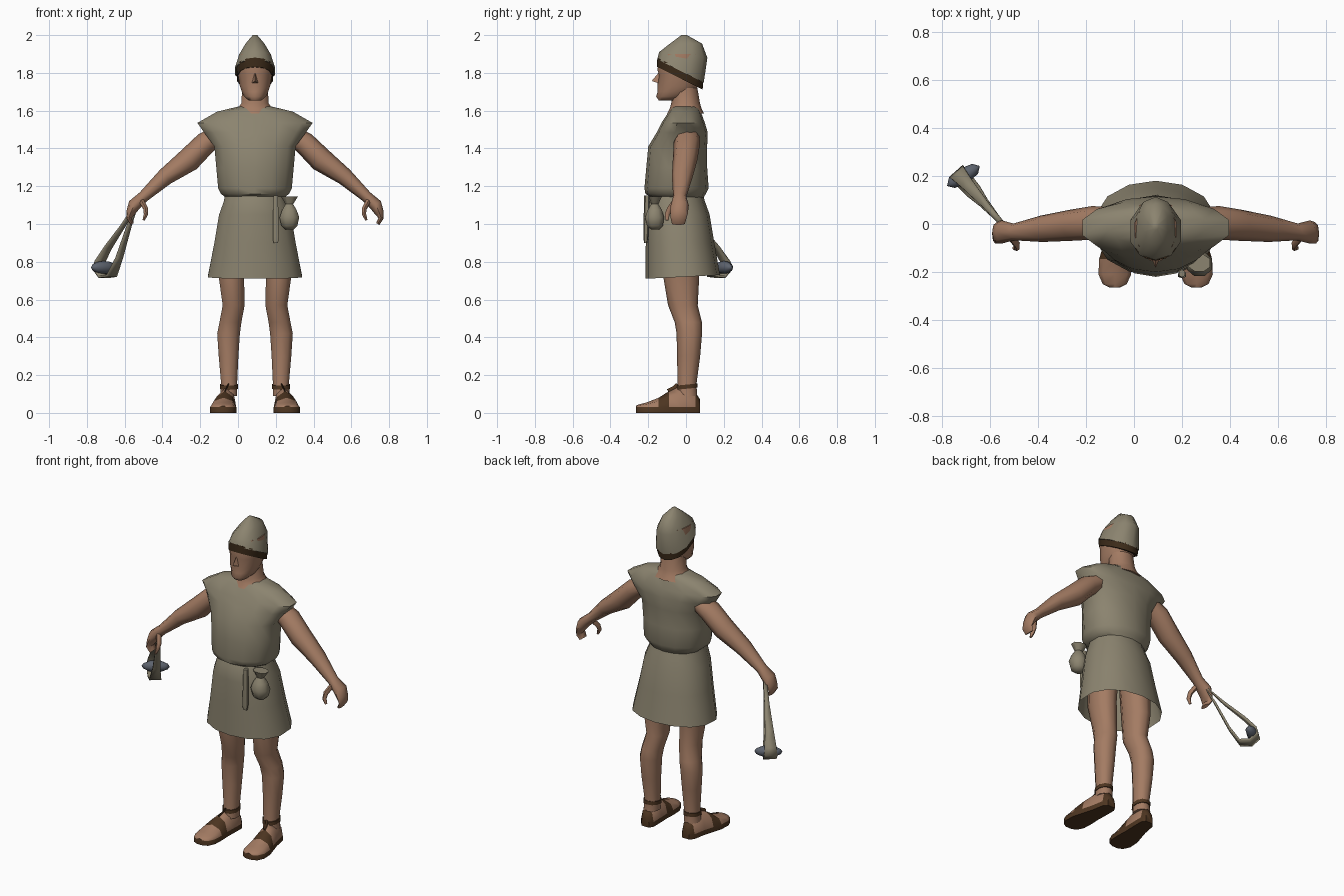
import bpy, bmesh, math
from mathutils import Vector

cube = bpy.data.objects.get("Cube")
if cube:
    bpy.data.objects.remove(cube)

MID = 0.09  # the body's own mirror plane


def material(name, rgb):
    m = bpy.data.materials.new(name)
    m.use_nodes = True
    m.diffuse_color = (*rgb, 1)
    bsdf = m.node_tree.nodes["Principled BSDF"]
    bsdf.inputs["Base Color"].default_value = (*rgb, 1)
    bsdf.inputs["Roughness"].default_value = 0.9
    return m


CLOTH = material("drab_cloth", (0.26, 0.23, 0.16))
SKIN = material("skin", (0.37, 0.20, 0.125))
LEATHER = material("brown_leather", (0.075, 0.036, 0.015))
HAIR = material("dark_hair", (0.045, 0.024, 0.01))
STONE = material("grey_stone", (0.11, 0.125, 0.155))


def finish(name, bm, *mats, angle=50):
    bmesh.ops.recalc_face_normals(bm, faces=bm.faces)
    me = bpy.data.meshes.new(name)
    bm.to_mesh(me)
    bm.free()
    for m in mats:
        me.materials.append(m)
    ob = bpy.data.objects.new(name, me)
    bpy.context.collection.objects.link(ob)
    bpy.ops.object.select_all(action='DESELECT')
    ob.select_set(True)
    bpy.context.view_layer.objects.active = ob
    bpy.ops.object.shade_smooth_by_angle(angle=math.radians(angle))
    return ob


def loft(rings, start=True, end=True):
    """Skin a list of equal point rings, with optional end caps."""
    bm = bmesh.new()
    loops = [[bm.verts.new(p) for p in r] for r in rings]
    n = len(loops[0])
    for a, b in zip(loops, loops[1:]):
        for i in range(n):
            j = (i + 1) % n
            bm.faces.new((a[i], a[j], b[j], b[i]))
    if start:
        bm.faces.new(loops[0])
    if end:
        bm.faces.new(loops[-1])
    return bm


def level(z, cx, hw, front, back, n=10, tilt=0.0):
    """Rounded horizontal section with flat sides and a pointed front."""
    mid, half = (front + back) / 2, (back - front) / 2
    pts = []
    for i in range(n):
        a = (i + 0.5) * math.tau / n
        s = math.sin(a)
        y = math.copysign(abs(s) ** 0.85, s) * half
        pts.append((cx + hw * math.cos(a) / math.cos(math.pi / n), mid + y, z + tilt * y))
    return pts


def stack(name, rows, mat, cx=MID, n=10, start=True, end=True, angle=50):
    rings = [level(r[0], cx, *r[1:4], n, r[4] if len(r) > 4 else 0) for r in rows]
    return finish(name, loft(rings, start, end), mat, angle=angle)


def limb(name, path, side, mat, n=8):
    """Tube through (offset, y, z, radius, y radius) stations."""
    pts = [Vector((MID + side * p[0], p[1], p[2])) for p in path]
    rings = []
    for i, p in enumerate(pts):
        t = (pts[min(i + 1, len(pts) - 1)] - pts[max(i - 1, 0)]).normalized()
        u = Vector((0, 1, 0))
        u = (u - t * u.dot(t)).normalized()
        v = t.cross(u)
        r, ry = path[i][3:]
        rings.append([p + u * ry * math.cos(a) + v * r * math.sin(a)
                      for a in (k * math.tau / n for k in range(n))])
    return finish(name, loft(rings), mat, angle=60)


# Tunic: bloused top and open skirt
stack("tunic_top", [(1.625, .075, -.07, .065), (1.595, .20, -.09, .078),
                    (1.535, .305, -.13, .10), (1.485, .27, -.155, .115),
                    (1.41, .215, -.20, .112), (1.30, .205, -.21, .112),
                    (1.19, .195, -.22, .12), (1.16, .18, -.215, .105),
                    (1.135, .15, -.17, .09)], CLOTH, n=14)
stack("tunic_skirt", [(1.17, .155, -.18, .085), (1.12, .165, -.205, .10),
                      (1.05, .19, -.212, .125), (.90, .215, -.213, .15),
                      (.72, .25, -.214, .18, .05)], CLOTH, n=14, end=False)

# Neck and head
stack("neck", [(1.585, .11, -.10, .095), (1.612, .09, -.085, .082), (1.64, .072, -.078, .074),
               (1.72, .068, -.075, .06)], SKIN)
stack("head", [(1.655, .035, -.145, -.05), (1.675, .058, -.158, .01),
               (1.70, .07, -.15, .045), (1.73, .08, -.152, .065),
               (1.79, .09, -.144, .082), (1.82, .094, -.152, .088),
               (1.90, .085, -.13, .085)], SKIN, n=14)
nose = bmesh.new()
top, tip, left, right = [nose.verts.new((MID + x, y, z)) for x, y, z in
                         ((0, -.142, 1.805), (0, -.182, 1.757), (.022, -.135, 1.742), (-.022, -.135, 1.742))]
for tri in ((top, tip, left), (top, right, tip), (tip, right, left), (top, left, right)):
    nose.faces.new(tri)
finish("nose", nose, SKIN)

# Hair fringe following the tilted rim, and the pointed cap
stack("hair", [(1.772, .094, -.153, .088, -.50), (1.82, .099, -.152, .092, -.50)], HAIR, n=14)
stack("cap", [(1.81, .105, -.152, .094, -.50), (1.895, .082, -.142, .113, -.12),
              (1.955, .05, -.085, .085), (2.0, .012, -.025, .005)], CLOTH, n=10)

ARM = [(.19, .01, 1.47, .05, .06), (.26, .005, 1.43, .06, .07), (.35, -.005, 1.34, .064, .065),
       (.475, -.02, 1.25, .046, .055), (.59, -.033, 1.145, .03, .035),
       (.64, -.033, 1.10, .034, .048), (.658, -.036, 1.06, .024, .046),
       (.667, -.04, 1.03, .014, .042), (.65, -.04, 1.0, .010, .034)]
THUMB = [(.605, -.05, 1.13, .016, .016), (.578, -.085, 1.08, .014, .016),
         (.578, -.10, 1.05, .012, .013), (.59, -.10, 1.02, .007, .008)]
LEG = [(.95, .115, .08, -.12, .07), (.72, .125, .067, -.12, .07), (.57, .113, .058, -.095, .062),
       (.48, .13, .058, -.06, .084), (.42, .14, .06, -.05, .085), (.30, .14, .052, -.047, .075),
       (.15, .137, .042, -.045, .055), (.09, .14, .045, -.05, .06)]
FOOT = [(.075, .14, .025, .07), (.05, .142, .043, .11), (-.03, .15, .05, .14),
        (-.09, .16, .058, .115), (-.145, .167, .068, .08), (-.21, .17, .068, .055),
        (-.25, .17, .05, .045), (-.265, .17, .02, .037)]

for side, word in ((1, "left"), (-1, "right")):
    limb(word + "_arm", ARM, side, SKIN)
    limb(word + "_thumb", THUMB, side, SKIN, n=6)

    # Legs
    rings = [level(z, MID + side * ox, hw, f, b) for z, ox, hw, f, b in LEG]
    finish(word + "_leg", loft(rings), SKIN, angle=60)

    # Sandalled foot: sole, heel and instep strap are leather
    half = lambda h: ((1, 0), (1, .03), (.75, .03 + .65 * (h - .03)))
    rings = []
    for y, ox, hw, h in FOOT:
        prof = [*half(h), (0, h)] + [(-u, z) for u, z in reversed(half(h))]
        rings.append([(MID + side * ox + u * hw, y, z) for u, z in prof])
    bm = loft(rings)
    for f in bm.faces:
        c = f.calc_center_median()
        if c.z < .03 or c.y > .055 or -.145 < c.y < -.09:
            f.material_index = 1
    finish(word + "_foot", bm, SKIN, LEATHER)
    stack(word + "_ankle_strap", [(.128, .047, -.052, .062, .1), (.15, .047, -.051, .061, .1)],
          LEATHER, cx=MID + side * .138)
    limb(word + "_instep_strap", [(.158, -.095, .116, .004, .012), (.15, -.06, .133, .004, .012),
                                  (.142, -.045, .15, .004, .012)], side, LEATHER, n=6)

# Waist pouch and hanging cord
stack("waist_pouch", [(.97, .022, -.185, -.14), (.99, .042, -.21, -.12),
                      (1.035, .052, -.22, -.112), (1.075, .038, -.205, -.125),
                      (1.105, .02, -.185, -.145), (1.145, .045, -.20, -.125)],
      CLOTH, cx=.272, n=8)
stack("hanging_cord", [(.90, .012, -.222, -.205), (.93, .016, -.226, -.20),
                       (1.15, .012, -.222, -.19)], CLOTH, cx=.20, n=6)

# Sling: a closed band that widens around the stone
BAND = [(0, 1.12, .010), (.12, .99, .014), (.24, .875, .025), (.305, .80, .034),
        (.315, .76, .038), (.27, .72, .038), (.21, .725, .034), (.15, .82, .022), (.07, .99, .013)]
out, across = Vector((-.66, .75, 0)), Vector((.75, .66, 0))
bm = bmesh.new()
pairs = []
for h, z, w in BAND:
    p = Vector((-.53, -.02, z)) + out * h
    pairs.append((bm.verts.new(p - across * w), bm.verts.new(p + across * w)))
for a, b in zip(pairs, pairs[1:] + pairs[:1]):
    bm.faces.new((a[0], a[1], b[1], b[0]))
sling = finish("sling_band", bm, CLOTH)
solid = sling.modifiers.new("thickness", 'SOLIDIFY')
solid.thickness = .012
solid.offset = 0

bm = bmesh.new()
bmesh.ops.create_uvsphere(bm, u_segments=8, v_segments=6, radius=1)
stone = finish("sling_stone", bm, STONE)
stone.scale = (.08, .034, .034)
stone.location = (-.71, .20, .77)
stone.rotation_euler.z = .55
